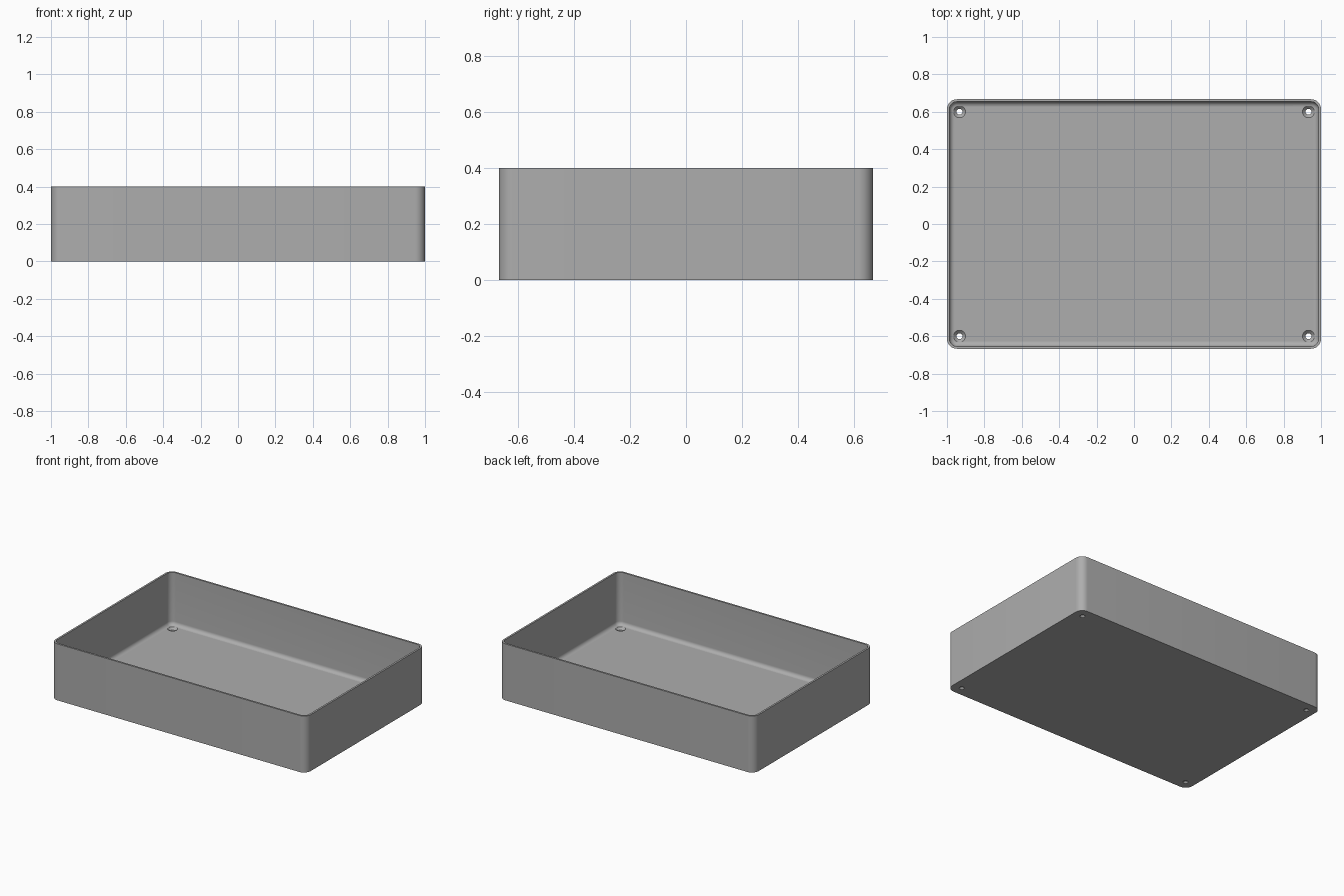
import bpy, bmesh, math

cube = bpy.data.objects.get("Cube")
if cube:
    bpy.data.objects.remove(cube, do_unlink=True)

HALF_X, HALF_Y, HEIGHT = 1.0, 0.667, 0.4
WALL, FLOOR, CORNER, FILLET = 0.0133, 0.027, 0.053, 0.027
HOLE_INSET, HOLE_R, HEAD_R = 0.067, 0.016, 0.032

grey = bpy.data.materials.new("plain grey")
grey.use_nodes = True
colour = (0.42, 0.42, 0.42, 1)
grey.diffuse_color = colour
grey.node_tree.nodes["Principled BSDF"].inputs["Base Color"].default_value = colour


def make_object(name, bm):
    bmesh.ops.recalc_face_normals(bm, faces=bm.faces)
    mesh = bpy.data.meshes.new(name)
    bm.to_mesh(mesh)
    bm.free()
    mesh.materials.append(grey)
    obj = bpy.data.objects.new(name, mesh)
    bpy.context.collection.objects.link(obj)
    return obj


def rounded_ring(bm, inset, z, steps=10):
    """Rounded rectangle, pulled in from the outer wall by inset."""
    cx, cy, r = HALF_X - CORNER, HALF_Y - CORNER, CORNER - inset
    ring = []
    for q, (sx, sy) in enumerate([(1, 1), (-1, 1), (-1, -1), (1, -1)]):
        for i in range(steps + 1):
            a = math.pi / 2 * (q + i / steps)
            ring.append(bm.verts.new((sx * cx + r * math.cos(a), sy * cy + r * math.sin(a), z)))
    return ring


def circle_ring(bm, x, y, r, z, sides=32):
    return [bm.verts.new((x + r * math.cos(math.tau * i / sides),
                          y + r * math.sin(math.tau * i / sides), z)) for i in range(sides)]


def skin(bm, rings):
    """Bridge consecutive rings and cap both ends."""
    for a, b in zip(rings, rings[1:]):
        for i in range(len(a)):
            j = (i + 1) % len(a)
            bm.faces.new((a[i], a[j], b[j], b[i]))
    bm.faces.new(rings[0])
    bm.faces.new(rings[-1])


# Tray shell: outside wall, rim, inside wall, rounded inner floor edge
profile = [(0, 0), (0, HEIGHT), (WALL, HEIGHT)]
for i in range(9):
    a = math.pi / 2 * i / 8
    profile.append((WALL + FILLET * (1 - math.cos(a)), FLOOR + FILLET * (1 - math.sin(a))))
bm = bmesh.new()
skin(bm, [rounded_ring(bm, inset, z) for inset, z in profile])
tray = make_object("tray", bm)

# Countersunk screw holes in the four floor corners
bm = bmesh.new()
for sx in (-1, 1):
    for sy in (-1, 1):
        x, y = sx * (HALF_X - HOLE_INSET), sy * (HALF_Y - HOLE_INSET)
        skin(bm, [circle_ring(bm, x, y, r, z) for r, z in
                  [(HOLE_R, -0.05), (HOLE_R, FLOOR - HEAD_R + HOLE_R),
                   (HEAD_R, FLOOR), (HEAD_R, FLOOR + 0.04)]])
cutter = make_object("screw_hole_cutter", bm)
cutter.hide_render = True

cut = tray.modifiers.new("screw holes", "BOOLEAN")
cut.operation = "DIFFERENCE"
cut.solver = "EXACT"
cut.object = cutter
bpy.context.view_layer.objects.active = tray
tray.select_set(True)
bpy.ops.object.modifier_apply(modifier=cut.name)
bpy.data.objects.remove(cutter, do_unlink=True)
bpy.ops.object.shade_smooth_by_angle(angle=math.radians(30))
